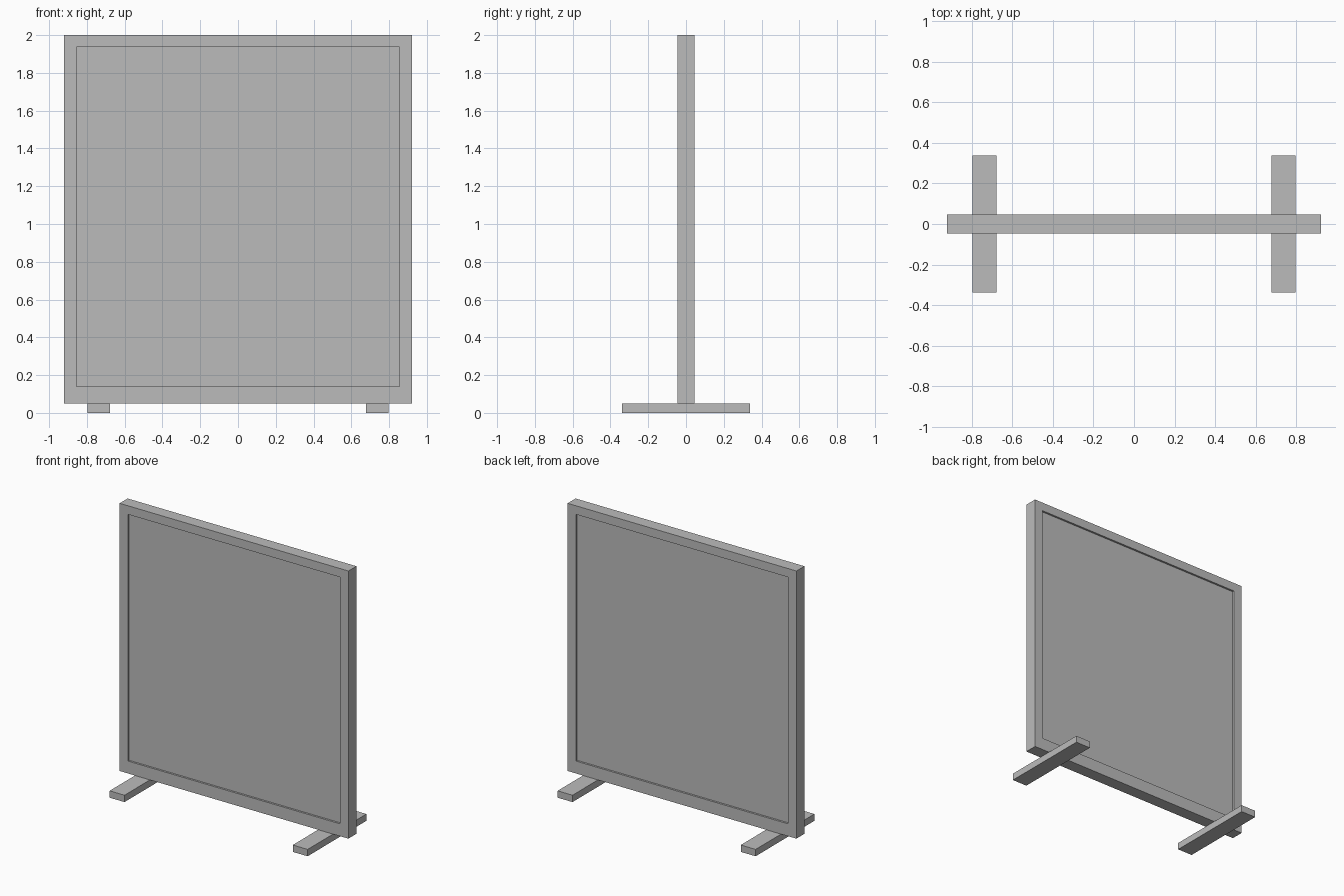
import bpy
import bmesh

cube = bpy.data.objects.get("Cube")
if cube:
    bpy.data.objects.remove(cube, do_unlink=True)

grey = bpy.data.materials.new("plain_grey")
grey.use_nodes = True
colour = (0.5, 0.5, 0.5, 1)
grey.diffuse_color = colour
grey.node_tree.nodes["Principled BSDF"].inputs["Base Color"].default_value = colour


def finish(name, bm):
    bmesh.ops.recalc_face_normals(bm, faces=bm.faces)
    mesh = bpy.data.meshes.new(name)
    bm.to_mesh(mesh)
    bm.free()
    mesh.materials.append(grey)
    bpy.context.collection.objects.link(bpy.data.objects.new(name, mesh))


def box(name, low, high):
    bm = bmesh.new()
    bmesh.ops.create_cube(bm, size=1)
    for v in bm.verts:
        v.co = [h if c > 0 else l for c, l, h in zip(v.co, low, high)]
    finish(name, bm)


def rectangle_ring(bm, half_width, bottom, top, y):
    corners = [(-half_width, bottom), (half_width, bottom),
               (half_width, top), (-half_width, top)]
    return [bm.verts.new((x, y, z)) for x, z in corners]


FOOT_TOP = 0.05
HALF_DEPTH = 0.046
RECESS = 0.014
INNER_X, INNER_LOW, INNER_HIGH = 0.855, 0.14, 1.937

# Surrounding frame: a mitred ring extruded through its depth
bm = bmesh.new()
outer = rectangle_ring(bm, 0.922, FOOT_TOP, 2.0, -HALF_DEPTH)
inner = rectangle_ring(bm, INNER_X, INNER_LOW, INNER_HIGH, -HALF_DEPTH)
faces = []
for i in range(4):
    j = (i + 1) % 4
    faces.append(bm.faces.new((outer[i], outer[j], inner[j], inner[i])))
result = bmesh.ops.extrude_face_region(bm, geom=faces, use_keep_orig=True)
moved = [g for g in result["geom"] if isinstance(g, bmesh.types.BMVert)]
bmesh.ops.translate(bm, verts=moved, vec=(0, 2 * HALF_DEPTH, 0))
finish("frame", bm)

# Panel, recessed on both sides
panel_y = HALF_DEPTH - RECESS
box("panel", (-INNER_X, -panel_y, INNER_LOW), (INNER_X, panel_y, INNER_HIGH))

# Flat cross feet
for name, x in (("left_foot", 0.738), ("right_foot", -0.738)):
    box(name, (x - 0.06, -0.338, 0), (x + 0.06, 0.338, FOOT_TOP))
